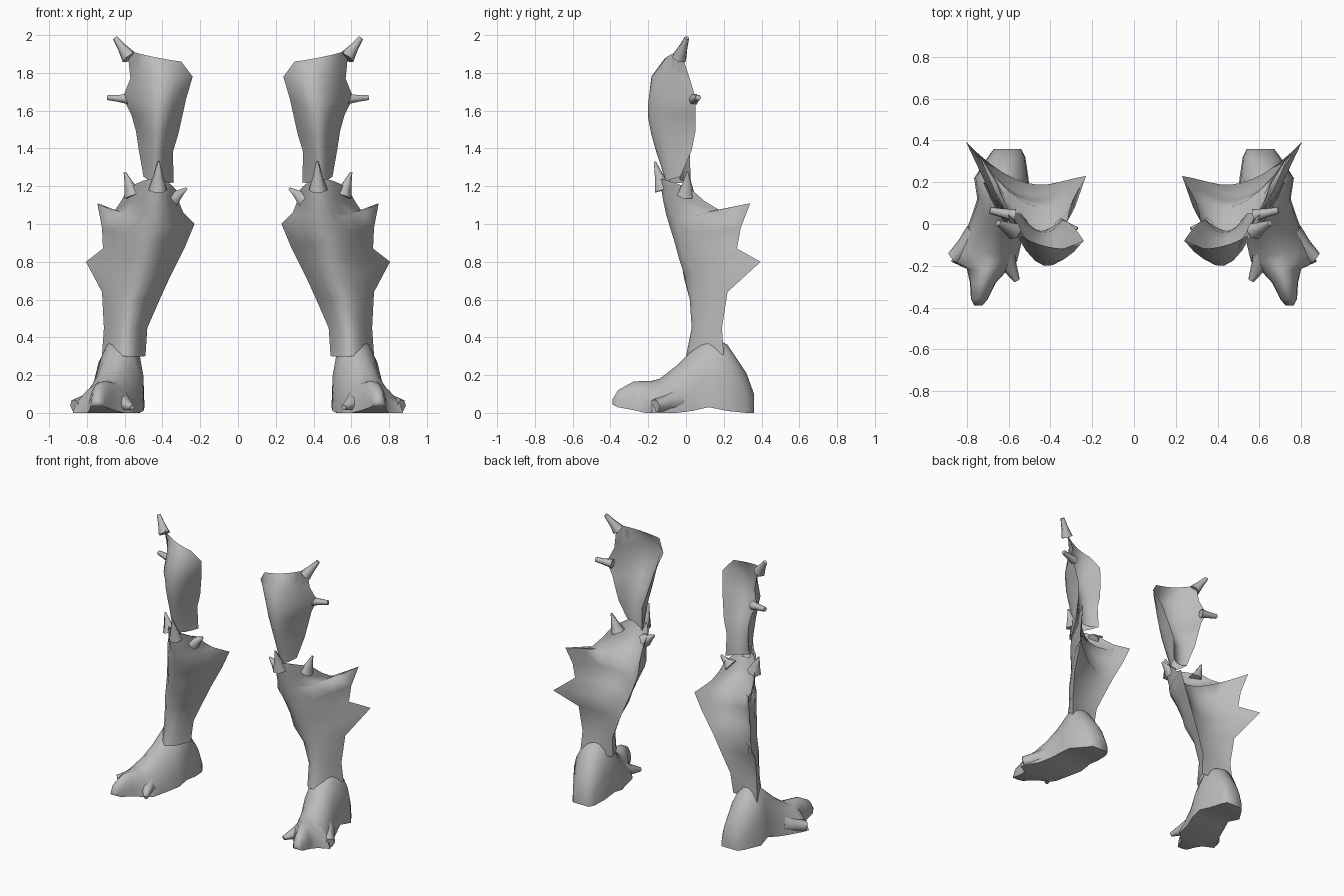
import bpy, bmesh, math
from mathutils import Vector

cube = bpy.data.objects.get("Cube")
if cube:
    bpy.data.objects.remove(cube, do_unlink=True)

steel = bpy.data.materials.new("grey_steel")
steel.use_nodes = True
steel.diffuse_color = (0.5, 0.5, 0.5, 1)
steel.node_tree.nodes["Principled BSDF"].inputs["Base Color"].default_value = steel.diffuse_color


def skin(bm, rings, caps=True):
    """Join successive rings of points with quads."""
    verts = [[bm.verts.new(p) for p in ring] for ring in rings]
    for a, b in zip(verts, verts[1:]):
        for i in range(len(a)):
            j = (i + 1) % len(a)
            bm.faces.new((a[i], b[i], b[j], a[j]))
    if caps:
        bm.faces.new(verts[0])
        bm.faces.new(reversed(verts[-1]))


def bow(inner, middle, outer, steps=8):
    """Curve through an inner edge, a middle and an outer edge."""
    row = []
    for i in range(steps + 1):
        t = i / steps
        row.append(inner * (1 - t) * (1 - 2 * t) + middle * 4 * t * (1 - t) + outer * t * (2 * t - 1))
    return row


def plate(bm, stations, back_top, back_low):
    """Bowed front with a shallower back panel; back depth is a share of the front's."""
    rings = []
    for n, station in enumerate(stations):
        inner, front, outer = (Vector(p) for p in station)
        share = back_top + (back_low - back_top) * n / (len(stations) - 1)
        back = ((inner + outer) / 2).lerp(front, share)
        rings.append(bow(inner, front, outer) + bow(inner, back, outer)[-2:0:-1])
    skin(bm, rings, caps=False)


def spike(bm, base, tip, r_base, r_tip, sides=6):
    """Tapered horn from base to tip."""
    base, tip = Vector(base), Vector(tip)
    turn = (tip - base).to_track_quat("Z", "Y")
    rings = []
    for centre, radius in ((base, r_base), (base.lerp(tip, 0.5), (r_base + r_tip) * 0.45), (tip, r_tip)):
        ring = []
        for i in range(sides):
            a = math.tau * i / sides
            ring.append(centre + turn @ Vector((radius * math.cos(a), radius * math.sin(a), 0)))
        rings.append(ring)
    skin(bm, rings)


def finish(name, bm):
    """Make the left part and mirror it to the right leg."""
    bmesh.ops.recalc_face_normals(bm, faces=bm.faces)
    mesh = bpy.data.meshes.new(name)
    bm.to_mesh(mesh)
    bm.free()
    mesh.materials.append(steel)
    obj = bpy.data.objects.new(name, mesh)
    bpy.context.collection.objects.link(obj)
    mirror = obj.modifiers.new("other_leg", "MIRROR")
    mirror.use_mirror_merge = False
    bpy.ops.object.select_all(action="DESELECT")
    obj.select_set(True)
    bpy.context.view_layer.objects.active = obj
    bpy.ops.object.shade_smooth_by_angle(angle=math.radians(70))


# Thigh plate with two horns on the outer edge
bm = bmesh.new()
plate(bm, [
    ((.30, -.12, 1.86), (.45, -.10, 1.885), (.585, -.03, 1.92)),
    ((.24, -.08, 1.78), (.42, -.18, 1.78), (.57, .02, 1.77)),
    ((.275, -.03, 1.66), (.43, -.20, 1.64), (.61, .05, 1.67)),
    ((.295, -.01, 1.57), (.43, -.20, 1.56), (.565, .05, 1.58)),
    ((.315, .01, 1.48), (.43, -.185, 1.48), (.54, .05, 1.49)),
    ((.345, .02, 1.38), (.43, -.16, 1.39), (.525, .03, 1.39)),
    ((.34, .025, 1.22), (.43, -.105, 1.22), (.50, -.03, 1.25)),
], 0.95, 0.25)
spike(bm, (.575, -.035, 1.88), (.65, .005, 1.985), .042, .014)
spike(bm, (.57, .04, 1.66), (.69, .065, 1.67), .032, .016)
finish("thigh_plate", bm)

# Shin guard with a flared inner wing and a spiked outer wing
bm = bmesh.new()
plate(bm, [
    ((.32, 0, 1.17), (.43, -.14, 1.24), (.58, .02, 1.19)),
    ((.31, .06, 1.11), (.44, -.12, 1.12), (.62, .10, 1.12)),
    ((.29, .12, 1.06), (.45, -.105, 1.05), (.66, .20, 1.06)),
    ((.23, .23, 1.0), (.46, -.09, 1.0), (.745, .34, 1.11)),
    ((.28, .22, .88), (.485, -.065, .92), (.72, .29, .98)),
    ((.32, .21, .80), (.51, -.035, .81), (.715, .27, .87)),
    ((.36, .20, .72), (.54, -.005, .72), (.805, .395, .80)),
    ((.41, .19, .61), (.57, .02, .6), (.72, .22, .64)),
    ((.48, .17, .45), (.59, .03, .45), (.71, .19, .45)),
    ((.49, .15, .30), (.60, 0, .30), (.72, .20, .31)),
], 0.8, 0)
for base, tip in (((.425, -.12, 1.18), (.42, -.165, 1.33)),
                  ((.35, -.02, 1.13), (.27, -.02, 1.19)),
                  ((.555, 0, 1.15), (.60, .01, 1.275))):
    spike(bm, base, tip, .05, .006)
finish("shin_guard", bm)

# Boot sections from heel to toe: inner x, crest x, outer x, y, top, low, fullness
bm = bmesh.new()
rings = []
for inner, crest, outer, y, top, low, power in (
        (.54, .60, .67, .36, .10, 0, .7), (.52, .61, .70, .32, .21, 0, .8),
        (.505, .63, .765, .22, .36, .01, .6), (.495, .615, .75, .12, .41, .03, .7),
        (.50, .62, .78, .03, .33, .01, 1), (.53, .65, .81, -.05, .25, 0, 1.2),
        (.55, .68, .86, -.14, .18, 0, 1.5), (.56, .69, .875, -.18, .17, 0, 1.6),
        (.60, .70, .80, -.215, .17, 0, 1.2), (.66, .72, .785, -.28, .165, .015, .8),
        (.70, .74, .78, -.36, .12, .03, .8), (.725, .745, .765, -.39, .07, .045, .8)):
    ring = []
    for i in range(11):
        c, s = math.cos(math.pi * i / 10), math.sin(math.pi * i / 10)
        reach = outer - crest if c > 0 else crest - inner
        ring.append((crest + reach * c, y, low + (top - low) * max(s, 0) ** power))
    rings.append(ring)
skin(bm, rings)
# Side toes
spike(bm, (.75, -.06, .062), (.865, -.165, .037), .07, .035)
spike(bm, (.63, -.14, .062), (.56, -.27, .03), .065, .015)
for v in bm.verts:
    v.co.z = max(v.co.z, 0)
finish("boot", bm)
